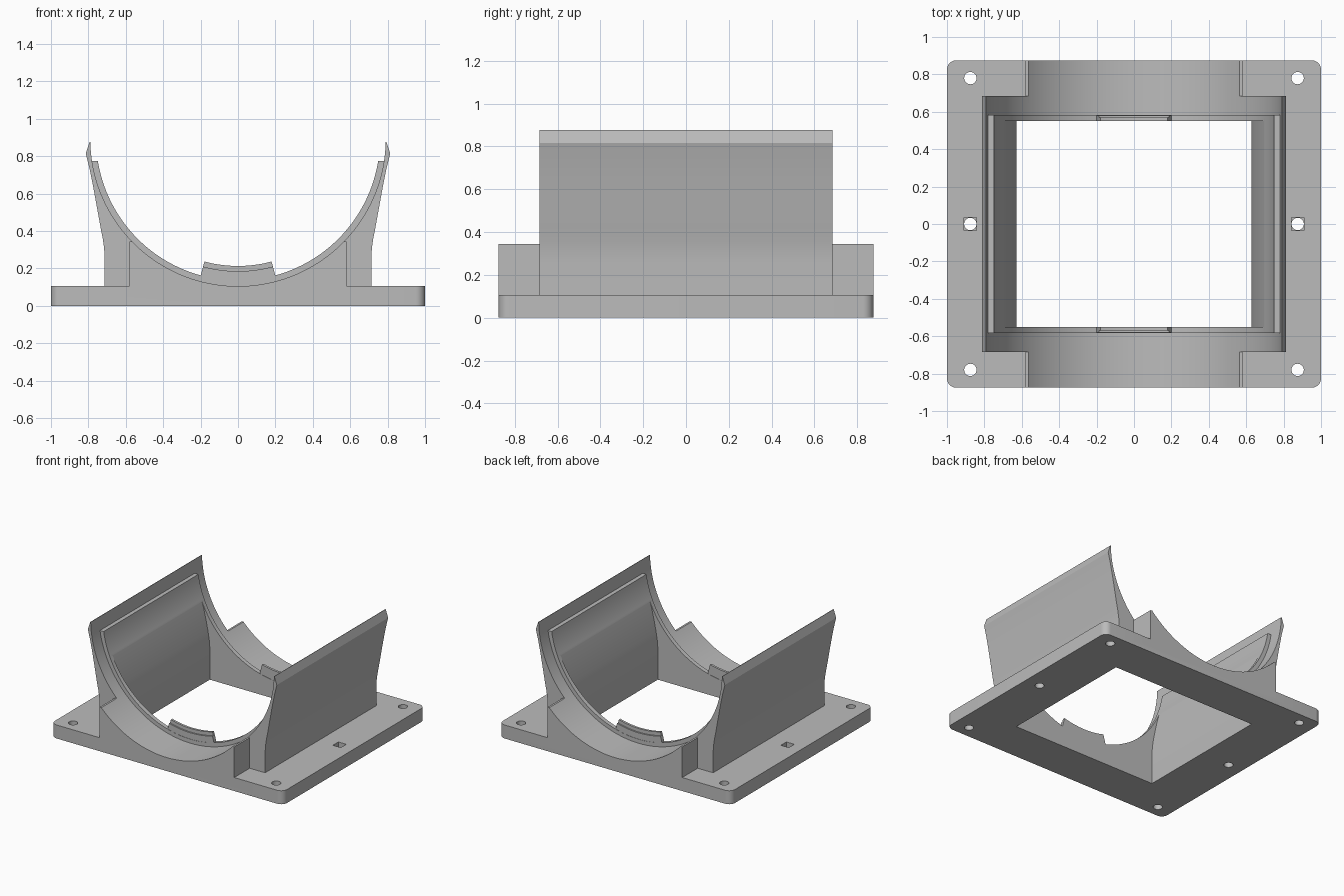
import bpy, bmesh, math

if "Cube" in bpy.data.objects:
    bpy.data.objects.remove(bpy.data.objects["Cube"])

CZ = 0.895            # height of the bore axis
R_BORE, R_LIP = 0.79, 0.759

grey = bpy.data.materials.new("grey plastic")
grey.diffuse_color = (0.5, 0.5, 0.5, 1)
grey.use_nodes = True
grey.node_tree.nodes["Principled BSDF"].inputs["Base Color"].default_value = grey.diffuse_color


def prism(name, pts, lo, hi, axis="Y"):
    """Extrude a 2D outline along Y (outline in xz) or Z (outline in xy)."""
    bm = bmesh.new()
    place = (lambda p: (p[0], lo, p[1])) if axis == "Y" else (lambda p: (p[0], p[1], lo))
    face = bm.faces.new([bm.verts.new(place(p)) for p in pts])
    new = bmesh.ops.extrude_face_region(bm, geom=[face])["geom"]
    d = hi - lo
    bmesh.ops.translate(bm, verts=[v for v in new if isinstance(v, bmesh.types.BMVert)],
                        vec=(0, d, 0) if axis == "Y" else (0, 0, d))
    bmesh.ops.recalc_face_normals(bm, faces=bm.faces[:])
    mesh = bpy.data.meshes.new(name)
    bm.to_mesh(mesh)
    bm.free()
    mesh.materials.append(grey)
    ob = bpy.data.objects.new(name, mesh)
    bpy.context.collection.objects.link(ob)
    return ob


def arc(cx, cy, r, a0, a1, n):
    return [(cx + r * math.cos(a0 + (a1 - a0) * i / n),
             cy + r * math.sin(a0 + (a1 - a0) * i / n)) for i in range(n + 1)]


def circle(cx, cy, r, n):
    return arc(cx, cy, r, 0, math.tau, n)[:-1]


def box(x0, x1, y0, y1):
    return [(x0, y0), (x1, y0), (x1, y1), (x0, y1)]


def mirrored(half):
    """Close a right-hand outline with its left-hand mirror image."""
    return half + [(-x, z) for x, z in reversed(half)]


def combine(body, other, op):
    mod = body.modifiers.new("combine", "BOOLEAN")
    mod.operation, mod.solver, mod.object = op, "EXACT", other
    bpy.context.view_layer.objects.active = body
    bpy.ops.object.modifier_apply(modifier=mod.name)
    bpy.data.objects.remove(other)


# Base plate with rounded corners
c = 0.05
plate = []
for i, (sx, sy) in enumerate([(1, 1), (-1, 1), (-1, -1), (1, -1)]):
    plate += arc(sx * (1 - c), sy * (0.875 - c), c, i * math.pi / 2, (i + 1) * math.pi / 2, 8)
body = prism("cradle_mount", plate, 0, 0.105, "Z")

# Flared side walls, solid until the bore is cut
wall = [(0.713, 0.05), (0.713, 0.26), (0.716, 0.31), (0.723, 0.36), (0.735, 0.42), (0.753, 0.52),
        (0.773, 0.63), (0.793, 0.73), (0.814, 0.815), (0.793, 0.877)]
combine(body, prism("walls", mirrored(wall), -0.685, 0.685), "UNION")

# End saddles
combine(body, prism("saddles", box(-0.58, 0.58, 0.05, 0.343), -0.875, 0.875), "UNION")

# Main bore
combine(body, prism("bore", circle(0, CZ, R_BORE, 160), -1, 1), "DIFFERENCE")

# Raised inner lip, flat on top
drop = CZ - 0.775
a_in, a_out = math.asin(drop / R_LIP), math.asin(drop / 0.8)
lip = arc(0, CZ, R_LIP, -a_in, a_in - math.pi, 96) + arc(0, CZ, 0.8, a_out - math.pi, -a_out, 96)
combine(body, prism("lip", lip, -0.583, 0.583), "UNION")

# Open cavity through the plate, following the flare of the walls
cavity = [(0.628, -0.1), (0.628, 0.25), (0.633, 0.31), (0.643, 0.37), (0.655, 0.43),
          (0.675, 0.52), (0.695, 0.59), (0.712, 0.65)]
combine(body, prism("cavity", mirrored(cavity), -0.55, 0.55), "DIFFERENCE")

# Screw holes, with square nut pockets on the middle pair
for x in (-0.875, 0.875):
    for y in (-0.78, 0, 0.78):
        combine(body, prism("hole", circle(x, y, 0.033, 32), -0.1, 0.2, "Z"), "DIFFERENCE")
    pocket = box(x - 0.034, x + 0.034, -0.034, 0.034)
    combine(body, prism("pocket", pocket, 0.05, 0.2, "Z"), "DIFFERENCE")

# Stepped locating tabs on both end rims
for s in (-1, 1):
    for r, y in ((0.71, 0.581), (0.682, 0.57)):
        mid, w = -math.pi / 2, 0.266
        tab = arc(0, CZ, r, mid - w, mid + w, 20) + arc(0, CZ, 0.78, mid + w, mid - w, 20)
        lo, hi = sorted((s * 0.552, s * y))
        combine(body, prism("tab", tab, lo, hi), "UNION")

# Smooth curved surfaces, crisp edges
bpy.ops.object.select_all(action="DESELECT")
body.select_set(True)
bpy.context.view_layer.objects.active = body
bpy.ops.object.shade_smooth_by_angle(angle=math.radians(25))
